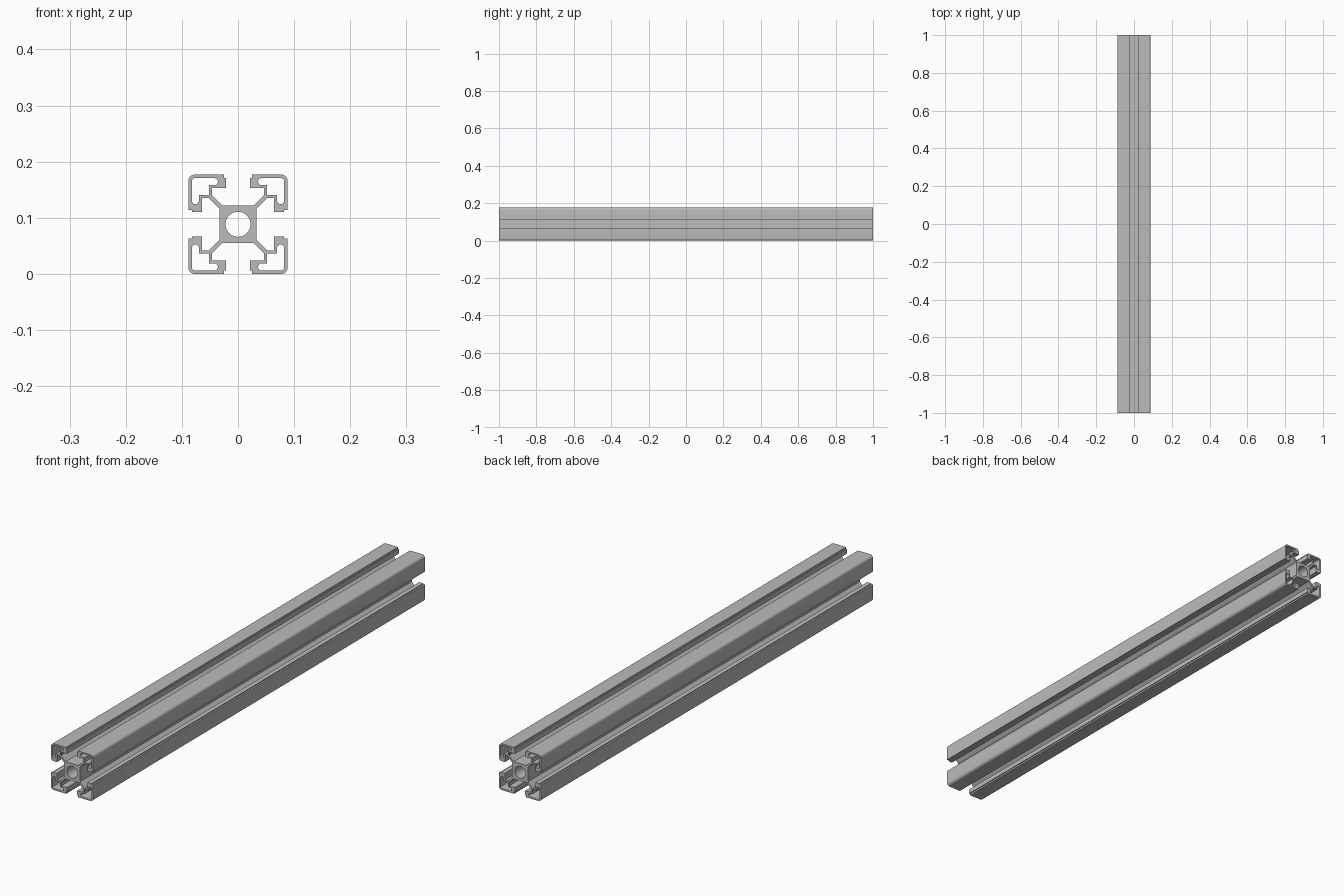
import bpy
import math

if "Cube" in bpy.data.objects:
    bpy.data.objects.remove(bpy.data.objects["Cube"])

UNIT = 0.0885 / 49.5   # section drawn on a 99 x 99 grid
HALF_LENGTH = 1.0


def arc(cx, cy, r, start, end, steps):
    """Points on an arc, angles in degrees."""
    angles = [math.radians(start + (end - start) * i / steps) for i in range(steps + 1)]
    return [(cx + r * math.cos(a), cy + r * math.sin(a)) for a in angles]


def mirror_diagonal(points):
    """Continue a path by its reflection in the line x = y."""
    return points + [(y, x) for x, y in reversed(points)
                     if abs(x - y) > 1e-4]


def turn(points, quarter):
    """Rotate points by clockwise quarter turns."""
    for _ in range(quarter):
        points = [(y, -x) for x, y in points]
    return points


def add_loop(curve, points):
    spline = curve.splines.new("POLY")
    spline.points.add(len(points) - 1)
    for p, (x, y) in zip(spline.points, points):
        p.co = (x * UNIT, y * UNIT, 0, 1)
    spline.use_cyclic_u = True


# Half of one corner: web, slot wall, stepped lip and rounded outer edge
corner = mirror_diagonal(
    [(15.5, 18.5), (26, 29), (26, 36), (12, 36), (12, 46), (14, 46), (14, 49.5)]
    + arc(43, 43, 6.5, 90, 45, 4))

# Half of the hollow chamber in one corner, with a rounded end
chamber = mirror_diagonal(
    [(29, 29), (29, 39)] + arc(23.5, 42.5, 3.5, 270, 90, 8)
    + arc(43, 43, 3, 90, 45, 3))

curve = bpy.data.curves.new("rail", "CURVE")
curve.dimensions = "2D"
curve.fill_mode = "BOTH"
curve.extrude = HALF_LENGTH

outline = []
for q in range(4):
    outline += turn(corner, q)
    add_loop(curve, turn(chamber, q))
add_loop(curve, outline)

# Round bore through the core
add_loop(curve, arc(0, 0, 12.5, 0, 360, 40)[:-1])

# Extruded rail lying along y
rail = bpy.data.objects.new("slotted_rail", curve)
bpy.context.collection.objects.link(rail)
rail.rotation_euler = (math.pi / 2, 0, 0)
rail.location = (0, 0, 49.5 * UNIT)
bpy.ops.object.select_all(action="DESELECT")
rail.select_set(True)
bpy.context.view_layer.objects.active = rail
bpy.ops.object.convert(target="MESH")
rail = bpy.context.object

# Join the end caps to the walls
bpy.ops.object.mode_set(mode="EDIT")
bpy.ops.mesh.select_all(action="SELECT")
bpy.ops.mesh.remove_doubles(threshold=0.00005)
bpy.ops.mesh.normals_make_consistent(inside=False)
bpy.ops.object.mode_set(mode="OBJECT")
bpy.ops.object.shade_smooth_by_angle(angle=math.radians(30))

# Plain aluminium grey
grey = bpy.data.materials.new("aluminium_grey")
grey.use_nodes = True
colour = (0.5, 0.5, 0.5, 1)
grey.diffuse_color = colour
grey.node_tree.nodes["Principled BSDF"].inputs["Base Color"].default_value = colour
rail.data.materials.clear()
rail.data.materials.append(grey)
